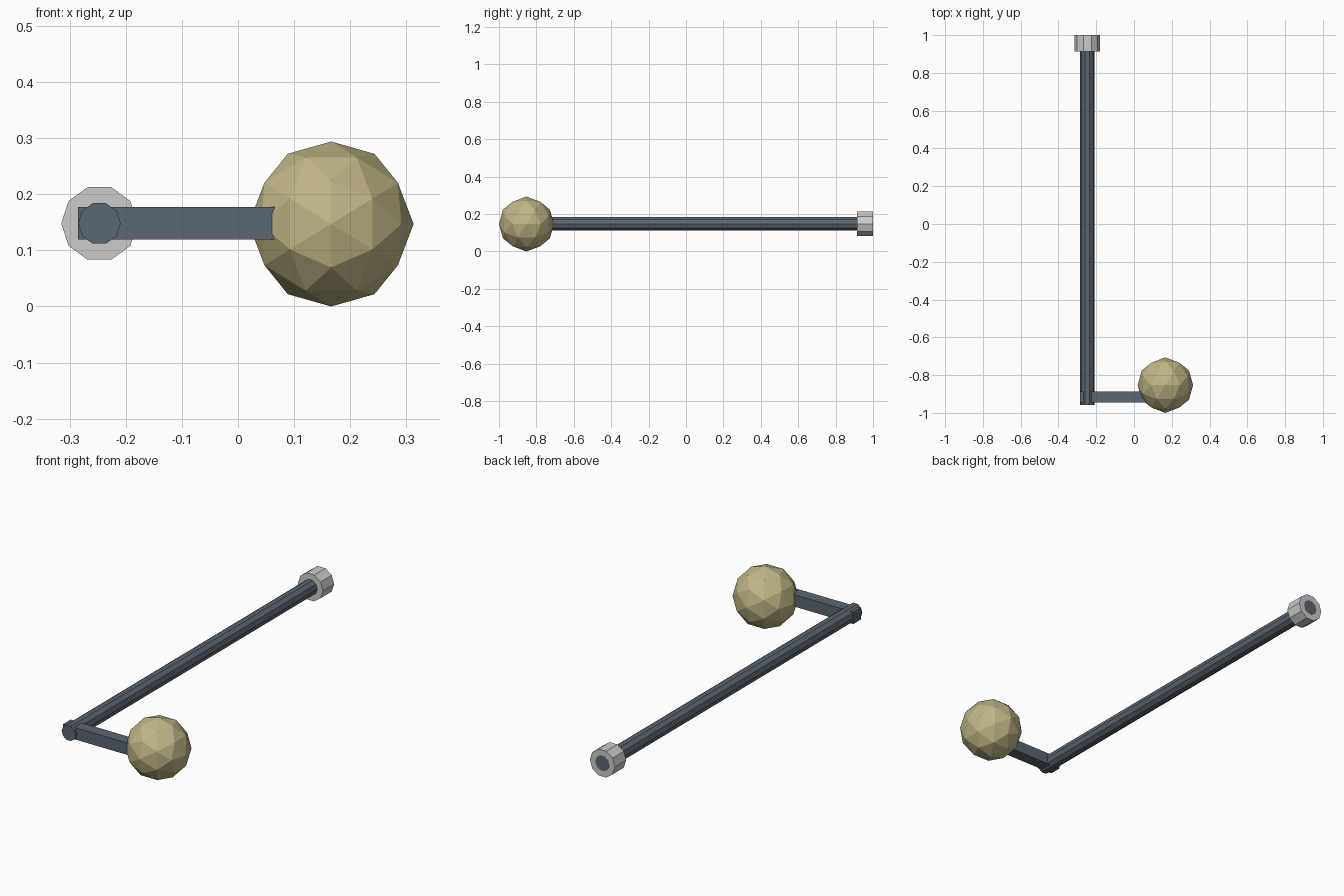
import bpy
from math import radians, pi, atan, sqrt

if "Cube" in bpy.data.objects:
    bpy.data.objects.remove(bpy.data.objects["Cube"])


def paint(obj, name, rgb):
    mat = bpy.data.materials.get(name) or bpy.data.materials.new(name)
    mat.diffuse_color = (*rgb, 1)
    mat.use_nodes = True
    mat.node_tree.nodes["Principled BSDF"].inputs["Base Color"].default_value = mat.diffuse_color
    obj.data.materials.append(mat)


def finish(name):
    obj = bpy.context.object
    obj.name = name
    bpy.ops.object.transform_apply(location=False, rotation=True, scale=True)
    return obj


def decagon_rod(name, x, z, radius, y0, y1):
    # ten-sided prism along y, with corners pointing to +x and -x
    bpy.ops.mesh.primitive_cylinder_add(vertices=10, radius=radius, depth=y1 - y0)
    obj = finish(name)
    obj.rotation_euler = (0, 0, pi / 2)
    bpy.ops.object.transform_apply(rotation=True)
    obj.rotation_euler = (pi / 2, 0, 0)
    bpy.ops.object.transform_apply(rotation=True)
    obj.location = (x, (y0 + y1) / 2, z)
    return obj


SLATE = (0.105, 0.135, 0.165)
SAND = (0.53, 0.47, 0.24)
ROD_X, MID_Z = -0.247, 0.148

# long shaft
shaft = decagon_rod("shaft", ROD_X, MID_Z, 0.038, -0.958, 1.0004)
paint(shaft, "slate", SLATE)

# grey collar at the far end
decagon_rod("end_collar", ROD_X, MID_Z, 0.068, 0.913, 1.0)

# square crank arm running into the knob
x0, x1 = -0.285, 0.166
bpy.ops.mesh.primitive_cube_add(size=1, location=((x0 + x1) / 2, -0.917, MID_Z))
bpy.context.object.scale = (x1 - x0, 0.058, 0.058)
arm = finish("crank_arm")
paint(arm, "slate", SLATE)

# faceted ball knob, turned so edge midpoints lie on the axes
bpy.ops.mesh.primitive_ico_sphere_add(subdivisions=2, radius=0.147, location=(0.166, -0.853, 0.147))
bpy.context.object.rotation_euler = (0, -atan(2 / (1 + sqrt(5))), 0)
knob = finish("ball_knob")
paint(knob, "sand", SAND)
